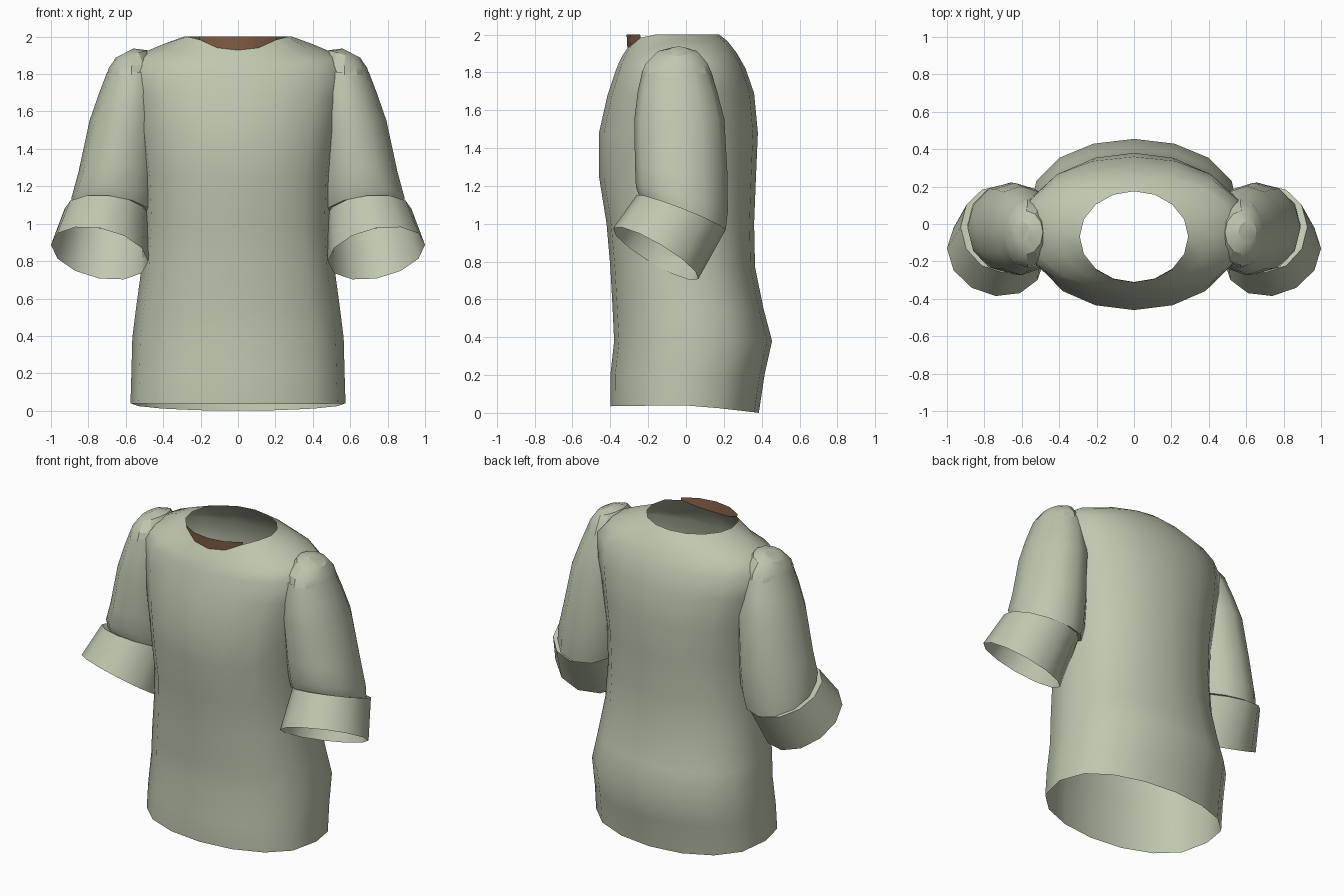
import bpy, bmesh, math
from mathutils import Vector

if "Cube" in bpy.data.objects:
    bpy.data.objects.remove(bpy.data.objects["Cube"])


def material(name, rgb):
    m = bpy.data.materials.new(name)
    m.diffuse_color = (*rgb, 1)
    m.use_nodes = True
    m.node_tree.nodes["Principled BSDF"].inputs["Base Color"].default_value = m.diffuse_color
    return m


CLOTH = material("sage cloth", (0.52, 0.57, 0.43))
BROWN = material("brown lining", (0.23, 0.115, 0.06))


def loft(name, rings, mat, closed=True, cap_end=False, angle=60):
    """Skin a list of point rings with quads."""
    bm = bmesh.new()
    vs = [[bm.verts.new(p) for p in r] for r in rings]
    n = len(rings[0])
    for a, b in zip(vs, vs[1:]):
        for i in range(n if closed else n - 1):
            j = (i + 1) % n
            bm.faces.new((a[i], a[j], b[j], b[i]))
    if cap_end:
        bm.faces.new(vs[-1])
    bmesh.ops.remove_doubles(bm, verts=bm.verts, dist=0.0005)
    bm.normal_update()
    me = bpy.data.meshes.new(name)
    bm.to_mesh(me)
    bm.free()
    me.materials.append(mat)
    ob = bpy.data.objects.new(name, me)
    bpy.context.collection.objects.link(ob)
    bpy.ops.object.select_all(action='DESELECT')
    ob.select_set(True)
    bpy.context.view_layer.objects.active = ob
    bpy.ops.object.shade_smooth_by_angle(angle=math.radians(angle))
    return ob


def oval(center, u, v, n, side=1):
    """Ring around a centre spanned by two half axes, mirrored by side."""
    pts = []
    for i in range(n):
        t = -2 * math.pi * i / n * side
        p = Vector(center) + Vector(u) * math.cos(t) + Vector(v) * math.sin(t)
        pts.append((p.x * side, p.y, p.z))
    return pts


SEG = 16


def body_ring(zf, zs, zb, hx, yf, yb, power=0.8):
    """Body ring starting at the front, with front/side/back heights."""
    pts = []
    for i in range(SEG):
        t = 2 * math.pi * i / SEG
        c = math.cos(t)
        z = zs + (zf - zs) * c if c > 0 else zs - (zb - zs) * c
        cy = math.copysign(abs(c) ** power, c)
        pts.append((hx * math.sin(t), (yf + yb) / 2 - cy * (yb - yf) / 2, z))
    return pts


# Shirt body: open tube from hem to neckline
body = [body_ring(*r) for r in [
    (0.035, 0.04, 0.0, 0.575, -0.40, 0.385),
    (0.20, 0.20, 0.20, 0.57, -0.40, 0.415),
    (0.38, 0.39, 0.38, 0.565, -0.38, 0.455),
    (0.55, 0.55, 0.55, 0.545, -0.388, 0.41),
    (0.77, 0.77, 0.77, 0.515, -0.40, 0.365),
    (1.00, 1.00, 1.00, 0.50, -0.42, 0.36),
    (1.25, 1.25, 1.25, 0.51, -0.46, 0.37),
    (1.48, 1.48, 1.48, 0.54, -0.46, 0.38),
    (1.68, 1.68, 1.69, 0.58, -0.415, 0.36),
    (1.80, 1.82, 1.82, 0.60, -0.375, 0.315),
    (1.85, 1.905, 1.90, 0.53, -0.355, 0.27),
    (1.89, 1.96, 1.965, 0.40, -0.335, 0.22, 0.9),
]]
neck = []
for i, (x, y, z) in enumerate(body_ring(2, 2, 2, 0.29, -0.31, 0.175, 1)):
    dip = max(0, (math.cos(2 * math.pi * i / SEG) - 0.66) / 0.34)
    neck.append((x, y, 2 - 0.072 * dip ** 0.75))
loft("shirt_body", body + [neck], CLOTH)

# Brown lining filling the dip at the front of the neckline
low = [neck[i % SEG] for i in range(-2, 3)]
top = [(x, y - 0.004, 2.0) for x, y, z in low]
loft("neck_lining", [low, top], BROWN, closed=False)

for side, label in ((1, "left"), (-1, "right")):
    # Where sleeve and cuff meet: flush at the back, stepped at the front
    seam = ((0.672, -0.018, 1.055), (0.218, 0.01, 0.015), (0, -0.228, 0.088))
    # Sleeve tube
    loft(label + "_sleeve", [oval(c, u, v, 12, side) for c, u, v in [
        seam,
        ((0.662, -0.022, 1.13), (0.228, 0, 0.01), (0, -0.243, 0.065)),
        ((0.637, -0.025, 1.28), (0.215, 0, 0), (0, -0.245, 0.03)),
        ((0.602, -0.035, 1.55), (0.192, 0, 0), (0, -0.238, 0)),
        ((0.575, -0.045, 1.70), (0.167, 0, 0), (0, -0.21, 0)),
        ((0.555, -0.05, 1.81), (0.145, 0, 0), (0, -0.18, 0)),
    ]], CLOTH)
    # Flared, turned-up cuff
    loft(label + "_cuff", [oval(c, u, v, 12, side) for c, u, v in [
        ((0.740, -0.16, 0.842), (0.26, 0.03, 0.045), (0, -0.225, 0.135)),
        ((0.700, -0.025, 1.06), (0.227, 0.01, 0.02), (0, -0.235, 0.092)),
        seam,
    ]], CLOTH)
    # Faceted shoulder cap
    loft(label + "_shoulder_cap", [oval(c, u, v, 12, side) for c, u, v in [
        ((0.570, -0.05, 1.795), (0.132, 0, 0), (0, -0.183, 0)),
        ((0.568, -0.05, 1.845), (0.122, 0, -0.01), (0, -0.165, 0)),
        ((0.575, -0.045, 1.90), (0.088, 0, -0.028), (0, -0.115, 0)),
        ((0.607, -0.04, 1.912), (0.048, 0, -0.025), (0, -0.055, 0)),
    ]], CLOTH, cap_end=True, angle=25)
